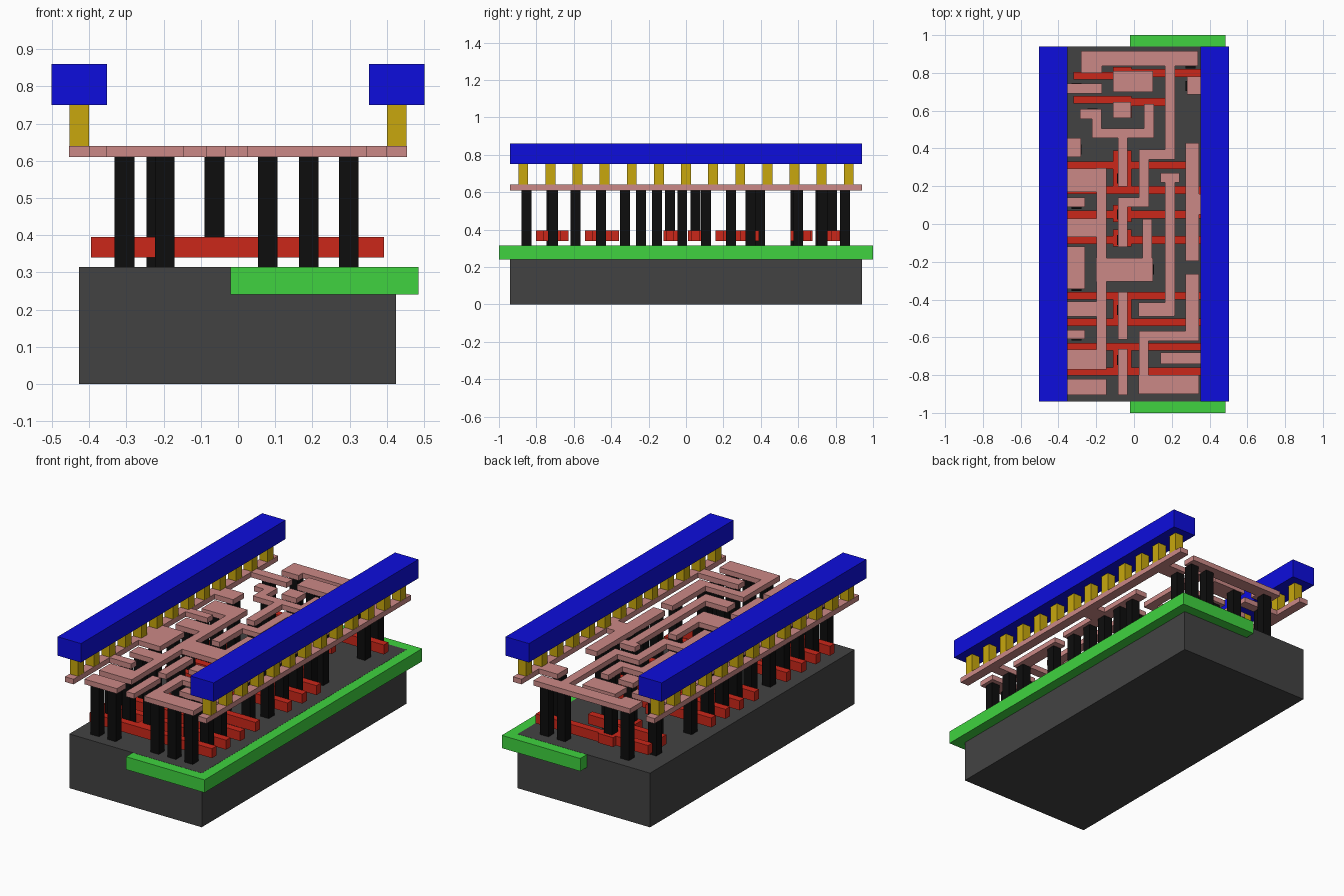
import bpy, bmesh
from mathutils import Matrix


def material(name, rgb):
    m = bpy.data.materials.new(name)
    m.diffuse_color = (*rgb, 1)
    return m


DARK = material("dark_grey", (0.055, 0.055, 0.055))
GREEN = material("green", (0.05, 0.65, 0.05))
RED = material("red", (0.6, 0.02, 0.01))
BLACK = material("black", (0.004, 0.004, 0.004))
PINK = material("pink", (0.6, 0.25, 0.24))
GOLD = material("gold", (0.58, 0.39, 0.004))
BLUE = material("blue", (0.004, 0.004, 0.72))


def layer(name, rects, z0, z1, mat):
    """One object made of boxes, each rect being (x0, x1, y0, y1)."""
    bm = bmesh.new()
    for x0, x1, y0, y1 in rects:
        m = Matrix.Translation(((x0 + x1) / 2, (y0 + y1) / 2, (z0 + z1) / 2))
        m = m @ Matrix.Diagonal((x1 - x0, y1 - y0, z1 - z0, 1))
        bmesh.ops.create_cube(bm, size=1, matrix=m)
    me = bpy.data.meshes.new(name)
    bm.to_mesh(me)
    bm.free()
    me.materials.append(mat)
    ob = bpy.data.objects.new(name, me)
    bpy.context.collection.objects.link(ob)
    return ob


def trace(points, w=0.052):
    """Right-angled track along a centre line, as rects with square ends."""
    h = w / 2
    return [(min(a[0], b[0]) - h, max(a[0], b[0]) + h,
             min(a[1], b[1]) - h, max(a[1], b[1]) + h)
            for a, b in zip(points, points[1:])]


def posts(x, ys, w=0.053):
    return [(x - w / 2, x + w / 2, y - w / 2, y + w / 2) for y in ys]


# Substrate and the well set into its right half
layer("substrate", [(-0.427, 0.425, -0.94, 0.94)], 0, 0.315, DARK)
layer("well", [(-0.02, 0.485, -1, 1)], 0.24, 0.3142, GREEN)

# Gate bars across the cell, with the pads that join them
gates = [(-0.395, 0.393, y - 0.021, y + 0.021)
         for y in (-0.78, -0.65, -0.52, -0.38, -0.085, 0.05, 0.18)]
gates += [
    (-0.395, 0.29, 0.29, 0.332),
    (-0.32, -0.06, 0.765, 0.805), (-0.06, 0.393, 0.778, 0.82),
    (-0.32, -0.06, 0.637, 0.677), (-0.06, 0.165, 0.625, 0.667),
]
pads = [(-0.112, -0.014, a, b) for a, b in (
    (-0.80, -0.63), (-0.54, -0.36), (-0.12, -0.03), (0.01, 0.10),
    (0.16, 0.39), (0.56, 0.677), (0.70, 0.83))]
layer("gate_bars", gates + pads, 0.34, 0.395, RED)

# Contact posts, column by column
contacts = posts(-0.305, (-0.853, -0.72, -0.59, -0.455, -0.327, -0.155,
                          -0.02, 0.107, 0.24, 0.395, 0.72))
contacts += posts(-0.197, (-0.853, -0.72, 0.24))
contacts += posts(-0.22, (0.585, 0.85))
contacts += posts(0.08, (-0.853, -0.455, -0.24, 0.6))
contacts += posts(0.19, (-0.853, -0.71, -0.455, 0.24, 0.85))
contacts += posts(0.298, (-0.853, -0.71, -0.59, -0.327, -0.155, -0.02,
                          0.107, 0.24, 0.345, 0.73, 0.85))
layer("contact_posts", contacts, 0.315, 0.61, BLACK)
layer("gate_posts", posts(-0.063, (-0.72, -0.455, -0.085, 0.05, 0.24, 0.6, 0.78)),
      0.36, 0.61, BLACK)

# Interconnect: edge rails and their stubs
wiring = [(-0.455, -0.40, -0.94, 0.94), (0.40, 0.455, -0.94, 0.94)]
wiring += [(-0.42, x, a, b) for x, a, b in (
    (-0.17, 0.69, 0.745), (-0.28, 0.355, 0.455), (-0.26, 0.09, 0.14),
    (-0.26, -0.345, -0.12), (-0.26, -0.61, -0.56))]
wiring += [(x, 0.42, a, b) for x, a, b in (
    (0.28, 0.685, 0.78), (0.14, -0.74, -0.68), (0.28, 0.05, 0.16))]
# Interconnect: landing blocks
wiring += [(-0.354, x, a, b) for x, a, b in (
    (-0.145, 0.05 + 0.12, 0.295), (-0.16, -0.07, 0.03), (-0.16, -0.49, -0.41),
    (-0.145, -0.77, -0.665), (-0.145, -0.905, -0.82))]
wiring += [
    (-0.112, 0.10, 0.70, 0.81), (-0.112, -0.015, 0.56, 0.645),
    (-0.20, 0.10, -0.305, -0.18), (0.025, 0.212, -0.49, -0.415),
    (0.025, 0.345, -0.90, -0.80), (0.14, 0.24, 0.22, 0.27),
    (-0.28, 0.34, 0.837, 0.915), (-0.28, -0.17, 0.80, 0.85),
    (0.272, 0.345, -0.195, 0.43), (0.272, 0.345, -0.62, -0.265),
]
# Interconnect: narrow tracks
wiring += trace([(0.19, 0.86), (0.19, 0.368), (0.053, 0.368), (0.053, 0.115),
                 (-0.06, 0.115), (-0.06, -0.095)])
wiring += trace([(-0.26, 0.583), (-0.197, 0.583), (-0.197, 0.48),
                 (0.08, 0.48), (0.08, 0.61)])
wiring += trace([(-0.06, 0.48), (-0.06, 0.225)])
wiring += trace([(-0.172, 0.27), (-0.172, -0.74)])
wiring += trace([(0.07, 0.0), (0.07, -0.27)])
wiring += trace([(0.19, 0.24), (0.19, -0.46)])
wiring += trace([(-0.06, -0.387), (-0.06, -0.585)])
wiring += trace([(-0.06, -0.687), (-0.06, -0.88)])
wiring += trace([(0.31, -0.593), (0.052, -0.593), (0.052, -0.87)])
layer("interconnect", wiring, 0.61, 0.64, PINK)

# Power rails on rows of small pillars
for side, s in (("left", -1), ("right", 1)):
    layer(side + "_pillars", posts(s * 0.427, [i * 0.145 for i in range(-6, 7)]),
          0.64, 0.75, GOLD)
    layer(side + "_power_rail", [(s * 0.427 - 0.075, s * 0.427 + 0.075, -0.94, 0.94)],
          0.75, 0.86, BLUE)
